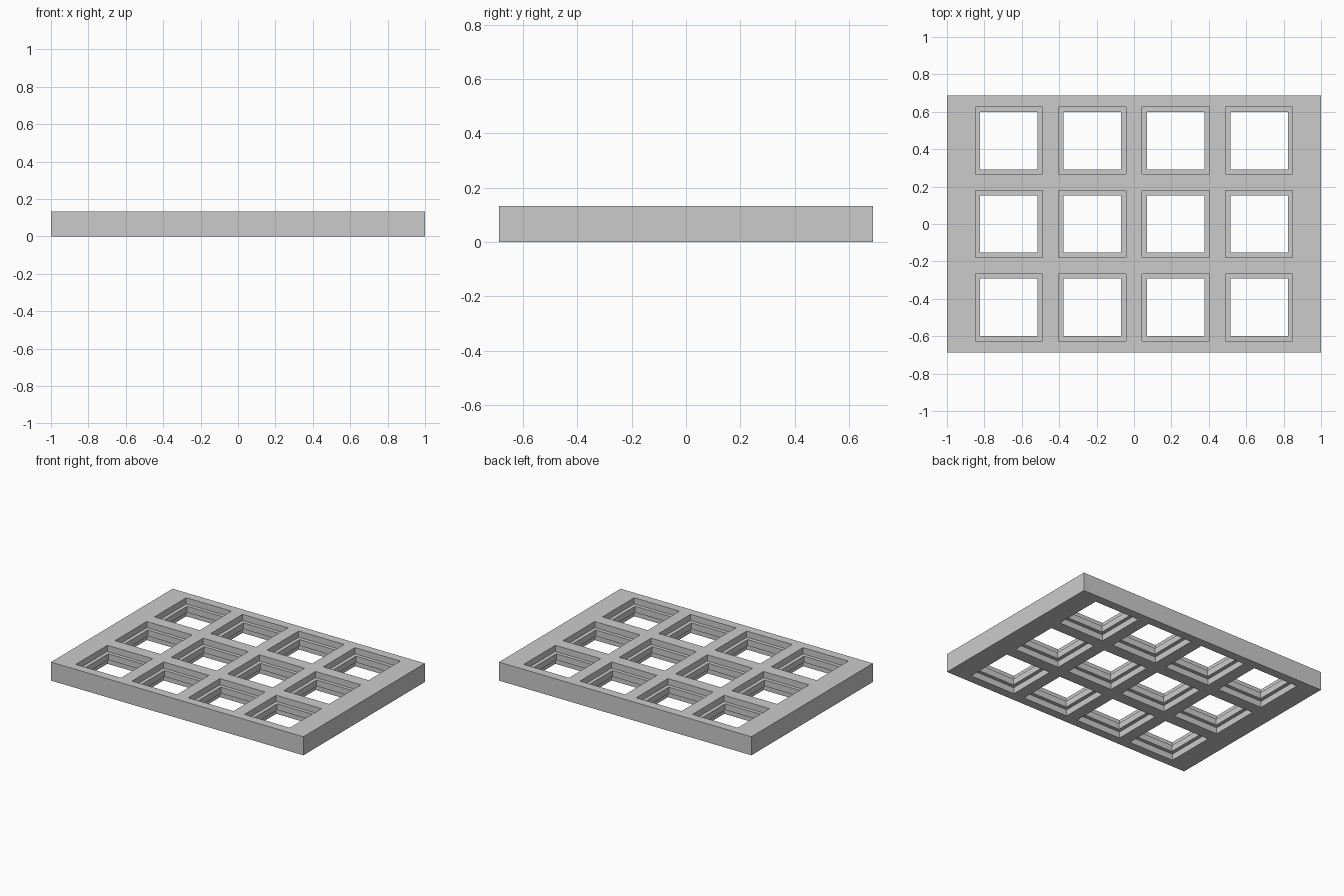
import bpy
import bmesh
from mathutils import Vector

cube = bpy.data.objects.get("Cube")
if cube:
    bpy.data.objects.remove(cube, do_unlink=True)

LENGTH, DEPTH, HEIGHT = 2.0, 1.376, 0.133
COLUMNS, ROWS, PITCH = 4, 3, 0.446
WIDE, NARROW = 0.359, 0.307      # recess and lip opening sizes
LIP = (HEIGHT / 3, HEIGHT * 2 / 3)

grey = bpy.data.materials.new("plain grey")
grey.use_nodes = True
colour = (0.6, 0.6, 0.6, 1)
grey.diffuse_color = colour
grey.node_tree.nodes["Principled BSDF"].inputs["Base Color"].default_value = colour


def square_stack(bm, centre, levels):
    """Closed solid from square rings given as (x size, y size, height)."""
    rings = []
    for sx, sy, z in levels:
        corners = [(-1, -1), (1, -1), (1, 1), (-1, 1)]
        rings.append([bm.verts.new(centre + Vector((a * sx / 2, b * sy / 2, z)))
                      for a, b in corners])
    for low, high in zip(rings, rings[1:]):
        for i in range(4):
            j = (i + 1) % 4
            bm.faces.new((low[i], low[j], high[j], high[i]))
    bm.faces.new(rings[0][::-1])
    bm.faces.new(rings[-1])


def make_object(name, bm):
    bmesh.ops.recalc_face_normals(bm, faces=bm.faces)
    mesh = bpy.data.meshes.new(name)
    bm.to_mesh(mesh)
    bm.free()
    mesh.materials.append(grey)
    obj = bpy.data.objects.new(name, mesh)
    bpy.context.collection.objects.link(obj)
    return obj


# Solid plate
bm = bmesh.new()
square_stack(bm, Vector(), [(LENGTH, DEPTH, 0), (LENGTH, DEPTH, HEIGHT)])
plate = make_object("grid_plate", bm)

# Stepped openings: recessed above and below a central lip
bm = bmesh.new()
profile = [(WIDE, -0.05), (WIDE, LIP[0]), (NARROW, LIP[0]),
           (NARROW, LIP[1]), (WIDE, LIP[1]), (WIDE, HEIGHT + 0.05)]
for col in range(COLUMNS):
    for row in range(ROWS):
        centre = Vector(((col - (COLUMNS - 1) / 2) * PITCH,
                         (row - (ROWS - 1) / 2) * PITCH, 0))
        square_stack(bm, centre, [(s, s, z) for s, z in profile])
cutter = make_object("opening_cutter", bm)
cutter.hide_render = True

# Cut the openings and discard the cutter
cut = plate.modifiers.new("openings", "BOOLEAN")
cut.operation = "DIFFERENCE"
cut.solver = "EXACT"
cut.object = cutter
bpy.context.view_layer.objects.active = plate
plate.select_set(True)
bpy.ops.object.modifier_apply(modifier=cut.name)
bpy.data.objects.remove(cutter, do_unlink=True)
